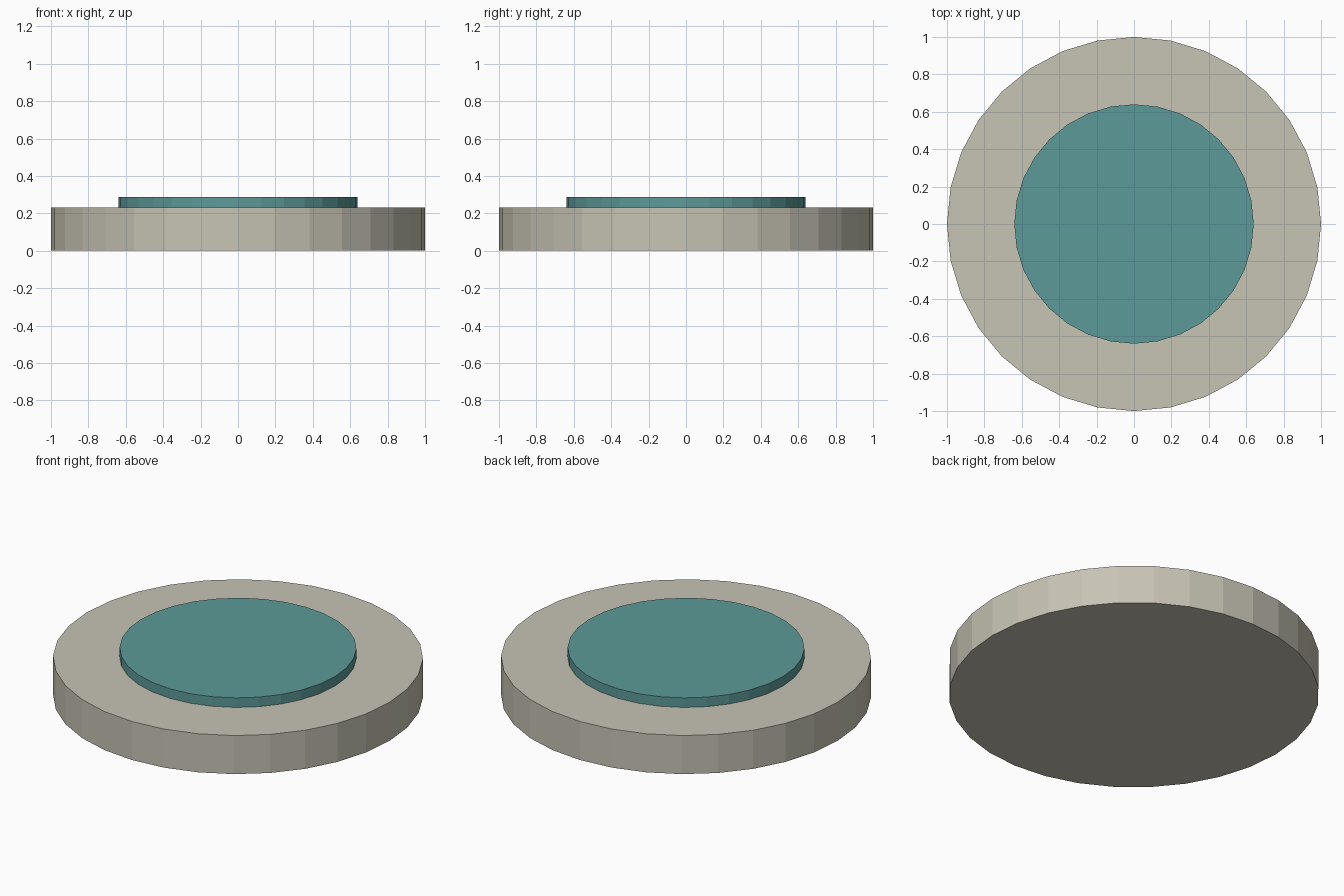
import bpy

if "Cube" in bpy.data.objects:
    bpy.data.objects.remove(bpy.data.objects["Cube"])


def disc(name, radius, z0, z1, color):
    """Flat-shaded 32-sided disc between two heights."""
    bpy.ops.mesh.primitive_cylinder_add(
        vertices=32, radius=radius, depth=z1 - z0, location=(0, 0, (z0 + z1) / 2))
    obj = bpy.context.object
    obj.name = name
    mat = bpy.data.materials.new(name + "_color")
    mat.diffuse_color = (*color, 1)
    mat.use_nodes = True
    mat.node_tree.nodes["Principled BSDF"].inputs["Base Color"].default_value = mat.diffuse_color
    obj.data.materials.append(mat)
    return obj


# Wide stone-coloured base
disc("base_plate", 1.0, 0.0, 0.23, (0.57, 0.55, 0.46))

# Thin teal inlay resting on the base
disc("top_pad", 0.64, 0.23, 0.287, (0.107, 0.323, 0.314))
